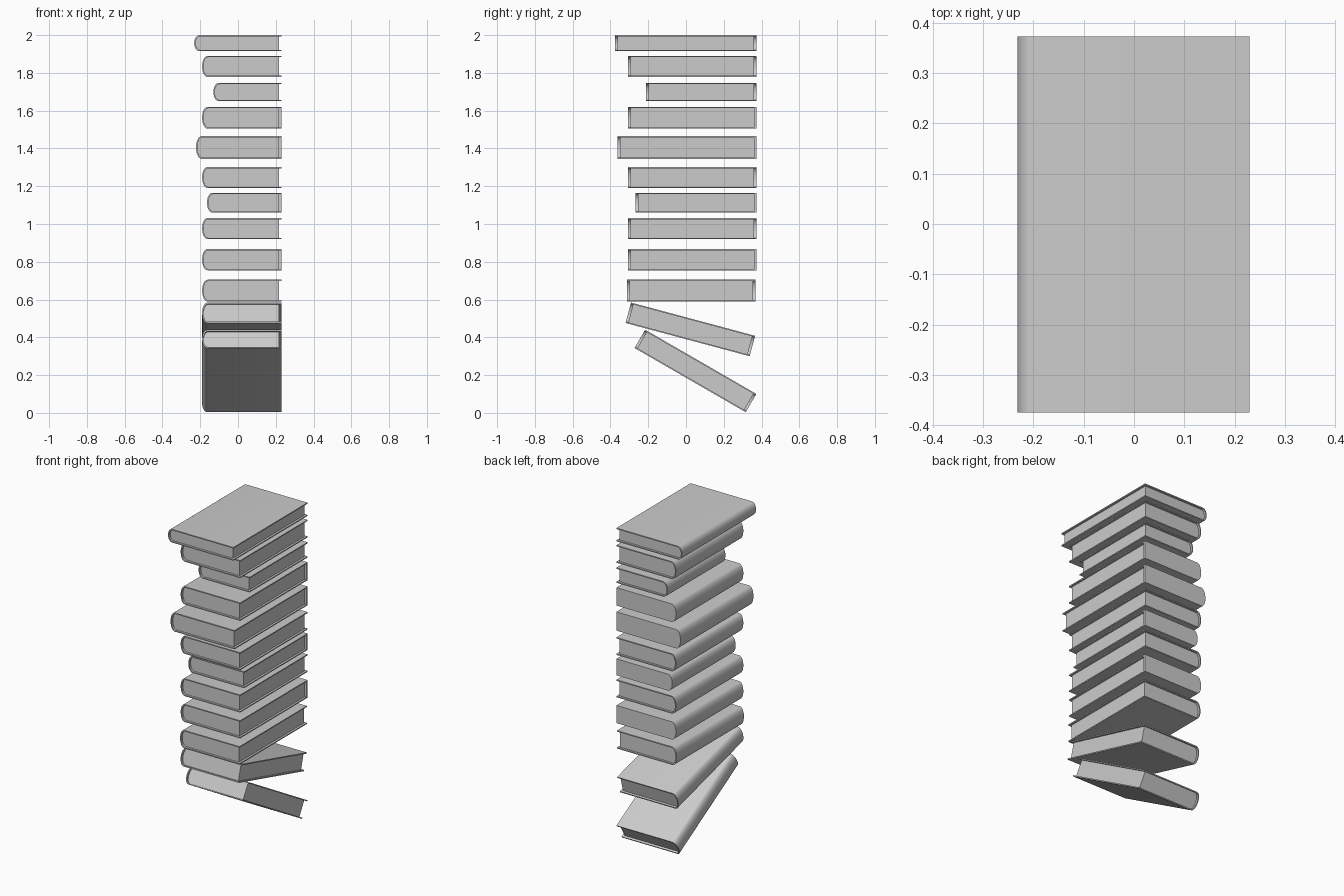
import bpy, bmesh, math

cube = bpy.data.objects.get("Cube")
if cube:
    bpy.data.objects.remove(cube, do_unlink=True)

grey = bpy.data.materials.new("plain grey")
grey.use_nodes = True
colour = (0.6, 0.6, 0.6, 1)
grey.diffuse_color = colour
grey.node_tree.nodes["Principled BSDF"].inputs["Base Color"].default_value = colour

FORE = 0.23      # x of the cover's free edge
BOARD = 0.007    # cover thickness
INSET = 0.013    # how far the pages sit back from the cover edges
BULGE = 0.028    # depth of the rounded spine
STEPS = 12


def spine_arc(left, half, bulge):
    """Rounded spine from top to bottom, as (x, z) points."""
    turns = [math.pi * i / STEPS for i in range(STEPS + 1)]
    return [(left + bulge * (1 - math.sin(a)), half * math.cos(a)) for a in turns]


def prism(name, outline, y0, y1):
    """Extrude an (x, z) outline along y."""
    bm = bmesh.new()
    face = bm.faces.new([bm.verts.new((x, y0, z)) for x, z in outline])
    moved = bmesh.ops.extrude_face_region(bm, geom=[face])["geom"]
    verts = [v for v in moved if isinstance(v, bmesh.types.BMVert)]
    bmesh.ops.translate(bm, verts=verts, vec=(0, y1 - y0, 0))
    bmesh.ops.recalc_face_normals(bm, faces=bm.faces)
    mesh = bpy.data.meshes.new(name)
    bm.to_mesh(mesh)
    bm.free()
    mesh.materials.append(grey)
    ob = bpy.data.objects.new(name, mesh)
    bpy.context.collection.objects.link(ob)
    bpy.ops.object.select_all(action='DESELECT')
    ob.select_set(True)
    bpy.context.view_layer.objects.active = ob
    bpy.ops.object.shade_smooth_by_angle(angle=math.radians(35))
    return ob


def book(number, left, length, height, y, z, tilt=0, closed=False):
    """A bound book centred on (y, z), tipped about the x axis."""
    half, reach = height / 2, length / 2
    inner = half - BOARD
    outside = spine_arc(left, half, BULGE)
    inside = spine_arc(left + BOARD, inner, BULGE - BOARD / 2)
    cover = [(FORE, half)] + outside + [(FORE, -half), (FORE, -inner)]
    cover += inside[::-1] + [(FORE, inner)]
    block = [(FORE - INSET, inner)] + inside + [(FORE - INSET, -inner)]
    parts = [prism(f"book_{number}_cover", cover, -reach, reach),
             prism(f"book_{number}_pages", block, -reach + INSET, reach - INSET)]
    # Some books have a board closing the back end
    if closed:
        end = [(FORE, inner)] + inside + [(FORE, -inner)]
        parts.append(prism(f"book_{number}_end_board", end, reach - INSET, reach))
    for part in parts:
        part.location = (0, y, z)
        part.rotation_euler.x = math.radians(tilt)


# Level books from the top down: spine x, front y, bottom z, top z, closed end
level = [
    (-0.232, -0.375, 1.915, 2.0, False),
    (-0.19, -0.307, 1.778, 1.89, False),
    (-0.13, -0.212, 1.65, 1.747, False),
    (-0.19, -0.307, 1.505, 1.62, True),
    (-0.222, -0.363, 1.345, 1.465, True),
    (-0.19, -0.307, 1.19, 1.302, False),
    (-0.164, -0.267, 1.06, 1.165, True),
    (-0.19, -0.307, 0.92, 1.032, False),
    (-0.19, -0.307, 0.755, 0.868, True),
    (-0.19, -0.313, 0.59, 0.705, False),
]
for i, (left, front, low, high, closed) in enumerate(level):
    back = 0.367 if i == len(level) - 1 else 0.373
    book(i + 1, left, back - front, high - low, (front + back) / 2,
         (low + high) / 2, closed=closed)

# Two leaning books at the foot of the stack
book(11, -0.19, 0.68, 0.112, 0.023, 0.442, tilt=-15)
book(12, -0.19, 0.68, 0.112, 0.05, 0.222, tilt=-30)
